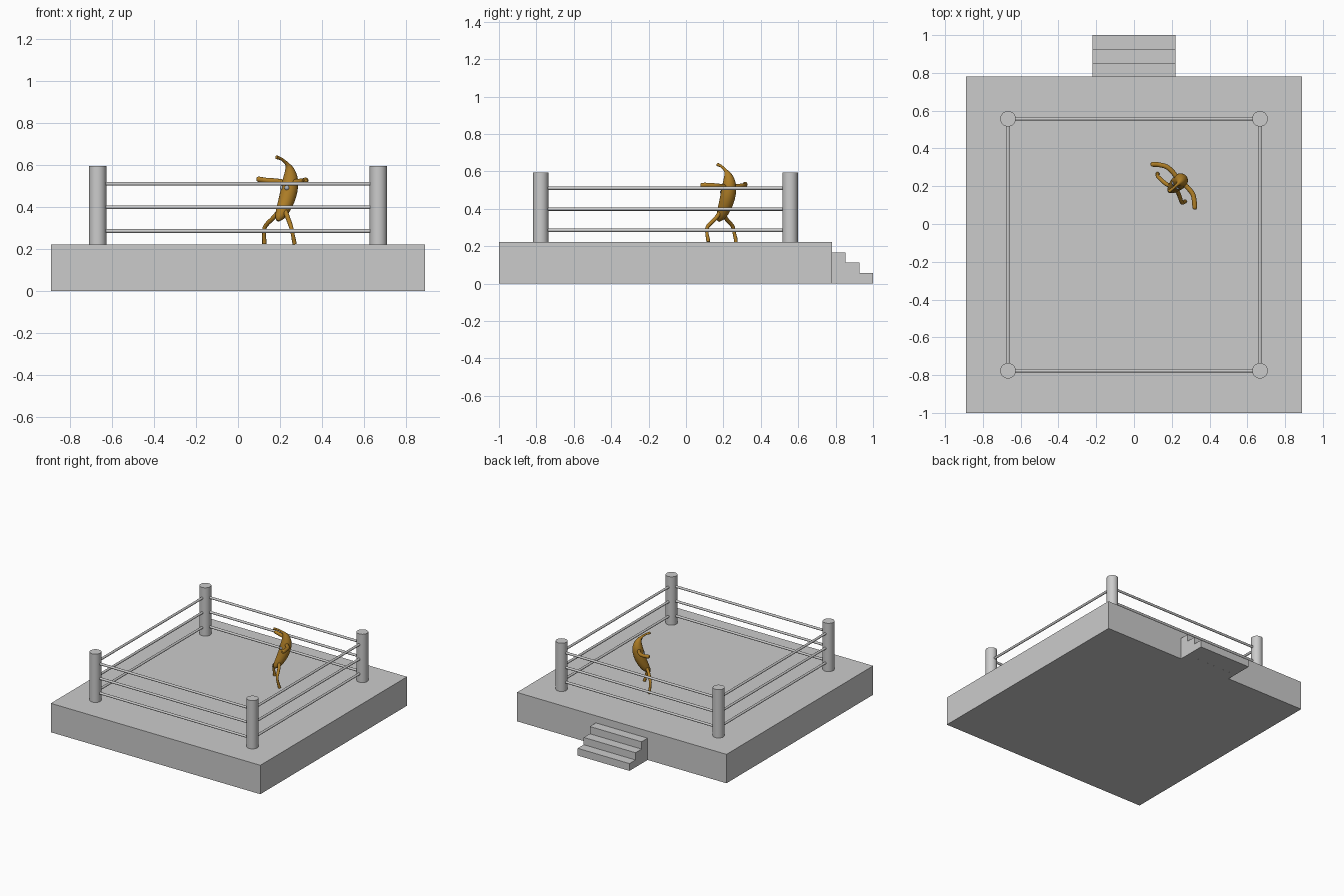
import bpy, bmesh, math
from mathutils import Vector, Matrix

if "Cube" in bpy.data.objects:
    bpy.data.objects.remove(bpy.data.objects["Cube"])


def material(name, rgb):
    m = bpy.data.materials.new(name)
    m.diffuse_color = (*rgb, 1)
    m.use_nodes = True
    m.node_tree.nodes["Principled BSDF"].inputs["Base Color"].default_value = m.diffuse_color
    return m


GREY = material("plain grey", (0.6, 0.6, 0.6))
GOLD = material("banana gold", (0.43, 0.21, 0.02))
EYE = material("pale blue grey", (0.40, 0.45, 0.52))


def finish(bm, name, mat, smooth=False):
    bmesh.ops.recalc_face_normals(bm, faces=bm.faces)
    mesh = bpy.data.meshes.new(name)
    bm.to_mesh(mesh)
    bm.free()
    mesh.materials.append(mat)
    ob = bpy.data.objects.new(name, mesh)
    bpy.context.collection.objects.link(ob)
    if smooth:
        bpy.ops.object.select_all(action='DESELECT')
        bpy.context.view_layer.objects.active = ob
        ob.select_set(True)
        bpy.ops.object.shade_smooth_by_angle(angle=math.radians(40))
    return ob


def box(name, lo, hi):
    lo, hi = Vector(lo), Vector(hi)
    bm = bmesh.new()
    bmesh.ops.create_cube(bm, size=1, matrix=Matrix.Translation((lo + hi) / 2)
                          @ Matrix.Diagonal((*(hi - lo), 1)))
    finish(bm, name, GREY)


def rod(name, a, b, r, sides):
    a, b = Vector(a), Vector(b)
    d = b - a
    bm = bmesh.new()
    rot = d.to_track_quat('Z', 'Y').to_matrix().to_4x4()
    bmesh.ops.create_cone(bm, cap_ends=True, segments=sides, radius1=r, radius2=r,
                          depth=d.length, matrix=Matrix.Translation((a + b) / 2) @ rot)
    finish(bm, name, GREY, True)


def tube(name, pts, sides=20, sub=5):
    """Smooth tube through (x, y, z, radius) points."""
    p = [Vector(q) for q in pts]
    p = [2 * p[0] - p[1]] + p + [2 * p[-1] - p[-2]]
    path = []
    for i in range(1, len(p) - 2):
        a, b, c, d = p[i - 1:i + 3]
        for k in range(sub):
            t = k / sub
            path.append((2 * b + (c - a) * t + (2 * a - 5 * b + 4 * c - d) * t * t
                         + (3 * b - a - 3 * c + d) * t ** 3) / 2)
    path.append(p[-2])
    bm = bmesh.new()
    rings, side = [], None
    for i, q in enumerate(path):
        tan = (path[min(i + 1, len(path) - 1)] - path[max(i - 1, 0)]).to_3d().normalized()
        side = side or tan.orthogonal()
        side = (side - tan * side.dot(tan)).normalized()
        up = tan.cross(side)
        rings.append([bm.verts.new(q.to_3d() + q.w * (side * math.cos(u) + up * math.sin(u)))
                      for u in (2 * math.pi * j / sides for j in range(sides))])
    for r, s in zip(rings, rings[1:]):
        for j in range(sides):
            k = (j + 1) % sides
            bm.faces.new((r[j], r[k], s[k], s[j]))
    bm.faces.new(rings[0])
    bm.faces.new(rings[-1])
    finish(bm, name, GOLD, True)


# Platform and one-piece-looking stair at the back
box("ring_platform", (-0.89, -1, 0), (0.89, 0.78, 0.222))
for i, y in enumerate((0.853, 0.927, 1.0)):
    y0 = 0.78 + 0.0733 * i
    box(f"stair_step_{i + 1}", (-0.22, y0, 0), (0.22, y, 0.167 - 0.0556 * i))

# Corner posts and three ropes per side
corners = [(-0.667, -0.777), (0.667, -0.777), (0.667, 0.557), (-0.667, 0.557)]
for i, (x, y) in enumerate(corners):
    rod(f"corner_post_{i + 1}", (x, y, 0.222), (x, y, 0.593), 0.041, 32)
    nx, ny = corners[(i + 1) % 4]
    for j, z in enumerate((0.285, 0.398, 0.51)):
        rod(f"rope_{i + 1}_{j + 1}", (x, y, z), (nx, ny, z), 0.009, 16)

# Banana body with bent stem, facing front left
tube("banana_body", [
    (0.183, 0.170, 0.636, 0.009), (0.208, 0.190, 0.626, 0.007), (0.234, 0.213, 0.602, 0.010),
    (0.246, 0.226, 0.572, 0.024), (0.249, 0.231, 0.530, 0.036), (0.243, 0.226, 0.480, 0.040),
    (0.230, 0.214, 0.430, 0.038), (0.211, 0.196, 0.380, 0.031), (0.196, 0.181, 0.350, 0.020),
    (0.189, 0.174, 0.334, 0.007)])

# Arms stretched to the sides and bent forward at the elbow
tube("banana_left_arm", [
    (0.232, 0.238, 0.515, 0.013), (0.205, 0.275, 0.519, 0.013), (0.172, 0.303, 0.523, 0.013),
    (0.130, 0.314, 0.526, 0.013), (0.098, 0.316, 0.531, 0.013), (0.088, 0.317, 0.532, 0.007)], 12)
tube("banana_right_arm", [
    (0.250, 0.222, 0.515, 0.013), (0.280, 0.197, 0.519, 0.013), (0.310, 0.160, 0.523, 0.013),
    (0.319, 0.122, 0.526, 0.013), (0.322, 0.088, 0.526, 0.013), (0.323, 0.077, 0.526, 0.007)], 12)

# Legs standing apart
tube("banana_left_leg", [
    (0.200, 0.200, 0.385, 0.012), (0.170, 0.212, 0.350, 0.011), (0.130, 0.248, 0.308, 0.010),
    (0.124, 0.258, 0.270, 0.009), (0.125, 0.265, 0.240, 0.010), (0.125, 0.266, 0.223, 0.010)], 12)
tube("banana_right_leg", [
    (0.222, 0.184, 0.385, 0.012), (0.236, 0.160, 0.350, 0.011), (0.252, 0.116, 0.305, 0.010),
    (0.260, 0.112, 0.270, 0.009), (0.266, 0.117, 0.240, 0.010), (0.270, 0.119, 0.223, 0.010)], 12)

# Eyes set on the front of the body
for label, s in (("left", -1), ("right", 1)):
    bm = bmesh.new()
    bmesh.ops.create_uvsphere(bm, u_segments=16, v_segments=8, radius=0.012, matrix=Matrix.Translation(
        (0.222 + 0.011 * s, 0.205 - 0.011 * s, 0.49)))
    finish(bm, f"banana_{label}_eye", EYE, True)
